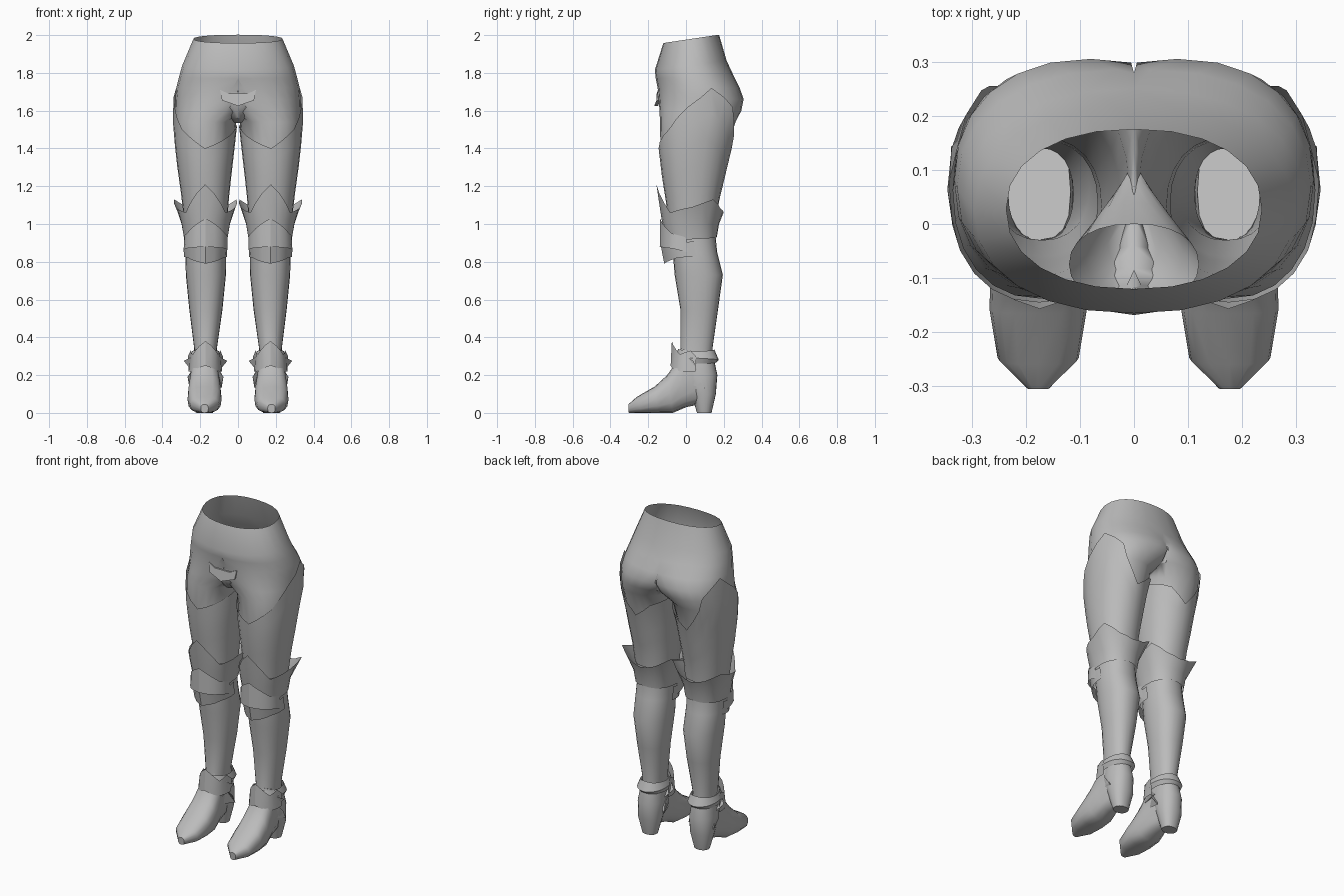
import bpy, bmesh, math

if "Cube" in bpy.data.objects:
    bpy.data.objects.remove(bpy.data.objects["Cube"])

grey = bpy.data.materials.new("plain grey")
grey.diffuse_color = (0.5, 0.5, 0.5, 1)
grey.use_nodes = True
grey.node_tree.nodes["Principled BSDF"].inputs["Base Color"].default_value = grey.diffuse_color

# Body sections: z, centre x, half width, front y, back y, rim tilt
BODY = [
    (1.98, 0, .236, -.12, .175, .022), (1.84, 0, .295, -.165, .215, .025),
    (1.78, 0, .312, -.16, .25, .01), (1.72, .03, .297, -.15, .285, 0),
    (1.66, .08, .252, -.145, .305, 0), (1.60, .125, .208, -.14, .293, 0),
    (1.54, .172, .163, -.138, .262, 0), (1.40, .175, .15, -.135, .22, 0),
    (1.25, .175, .132, -.118, .19, 0), (1.10, .172, .112, -.095, .16, 0),
    (.95, .17, .103, -.08, .155, 0), (.85, .172, .107, -.07, .165, 0),
    (.73, .17, .106, -.06, .195, 0), (.55, .17, .088, -.03, .17, 0),
    (.34, .172, .06, -.03, .14, 0), (.18, .174, .07, -.05, .15, 0)]
FULL = range(0, 360, 15)


def section(z):
    for p, q in zip(BODY, BODY[1:]):
        if z >= q[0]:
            t = (p[0] - z) / (p[0] - q[0])
            return [a + (b - a) * t for a, b in zip(p, q)]
    return BODY[-1]


def ring_point(ang, z, cx, a, yf, yb, tilt=0):
    c, s = math.cos(math.radians(ang)), math.sin(math.radians(ang))
    c, s = [math.copysign(abs(v) ** .9, v) for v in (c, s)]
    return (cx + a * c, (yf + yb) / 2 + (yb - yf) / 2 * s, z + tilt * s)


def finish(name, bm, mirror=True, angle=35):
    me = bpy.data.meshes.new(name)
    bm.to_mesh(me)
    bm.free()
    me.materials.append(grey)
    ob = bpy.data.objects.new(name, me)
    bpy.context.collection.objects.link(ob)
    if mirror:
        m = ob.modifiers.new("mirror", 'MIRROR')
        m.merge_threshold = .0005
    bpy.ops.object.select_all(action='DESELECT')
    ob.select_set(True)
    bpy.context.view_layer.objects.active = ob
    bpy.ops.object.shade_smooth_by_angle(angle=math.radians(angle))
    return ob


def loft(name, rings, closed=True, caps=(False, False), mirror=True, clamp=None, angle=35):
    bm = bmesh.new()
    rows = [[bm.verts.new((p[0] if clamp is None else max(p[0], clamp), p[1], p[2]))
             for p in r] for r in rings]
    n = len(rows[0])
    for r, s in zip(rows, rows[1:]):
        for i in range(n if closed else n - 1):
            j = (i + 1) % n
            bm.faces.new((r[i], s[i], s[j], r[j]))
    if caps[0]:
        bm.faces.new(rows[0])
    if caps[1]:
        bm.faces.new(rows[-1][::-1])
    if clamp == 0:  # drop the inner wall on the mirror plane
        wall = [f for f in bm.faces if all(v.co.x < 1e-5 for v in f.verts)]
        bmesh.ops.delete(bm, geom=wall, context='FACES')
    bmesh.ops.remove_doubles(bm, verts=bm.verts, dist=1e-5)
    return finish(name, bm, mirror, angle)


def along(keys, ang):
    """Piecewise linear z and offset around the leg."""
    k = [(a - 360, z, o) for a, z, o in keys] + keys + [(a + 360, z, o) for a, z, o in keys]
    for p, q in zip(k, k[1:]):
        if p[0] <= ang <= q[0] and q[0] > p[0]:
            t = (ang - p[0]) / (q[0] - p[0])
            return p[1] + (q[1] - p[1]) * t, p[2] + (q[2] - p[2]) * t


def shell(name, layers, angles=FULL, steps=1):
    """Armour sheet that follows the leg; each layer is (angle, z, offset) keys."""
    rings = []
    for n, (top, low) in enumerate(zip(layers, layers[1:])):
        for k in range(0 if n == 0 else 1, steps + 1):
            ring = []
            for ang in angles:
                (z0, o0), (z1, o1) = along(top, ang), along(low, ang)
                t = k / steps
                z, o = z0 + (z1 - z0) * t, o0 + (o1 - o0) * t
                _, cx, a, yf, yb, _ = section(z)
                if z > 1.54:  # stay on the outer hip
                    o += .002
                ring.append(ring_point(ang, z, cx, a + o, yf - o, yb + o))
            rings.append(ring)
    return loft(name, rings, closed=angles is FULL, clamp=.002, angle=30)


# Hips and legs, open at the waist
loft("hips_and_legs", [[ring_point(a, *s) for a in FULL] for s in BODY], clamp=0, angle=40)

# Crotch panel
loft("crotch_panel", [[ring_point(a, z, 0, w, f, b) for a in FULL] for z, w, f, b in
     ((1.70, .12, -.148, 0), (1.62, .09, -.14, .04), (1.56, .05, -.10, .08), (1.535, .025, -.03, .1))],
     caps=(False, True), mirror=False)

# Belt plate
bm = bmesh.new()
outline = [(-.095, 1.71), (-.085, 1.655), (0, 1.625), (.085, 1.655), (.095, 1.71), (.05, 1.69), (-.05, 1.69)]
front = [bm.verts.new((x, -.158 - (1.71 - z) * .12 + abs(x) * .1, z)) for x, z in outline]
back = [bm.verts.new((v.co.x, v.co.y + .02, v.co.z)) for v in front]
bm.faces.new(front)
for i in range(7):
    j = (i + 1) % 7
    bm.faces.new((front[j], front[i], back[i], back[j]))
finish("belt_plate", bm, mirror=False)

# Thigh guard with a pointed upper edge
shell("thigh_guard", [
    [(15, 1.72, .008), (45, 1.62, .01), (75, 1.47, .02), (90, 1.40, .022), (120, 1.48, .014),
     (180, 1.53, .006), (225, 1.46, .008), (270, 1.40, .01), (315, 1.5, .008), (345, 1.62, .008)],
    [(0, 1.05, .008)]], steps=5)

# Knee cuff with flared tips
shell("knee_cuff", [
    [(0, 1.09, .045), (30, 1.13, .072), (60, 1.08, .045), (90, 1.06, .04), (120, 1.08, .045),
     (150, 1.13, .072), (180, 1.09, .045), (225, 1.06, .035), (270, 1.21, .045), (315, 1.06, .035)],
    [(0, 1.0, .022), (90, 1.0, .018), (180, 1.0, .022), (270, 1.03, .042)],
    [(0, .92, .01), (90, .93, .006), (180, .92, .01), (270, .90, .03)]])

# Layered knee plates
shell("upper_knee_plate", [
    [(195, .93, .015), (225, .95, .035), (270, 1.03, .05), (315, .95, .035), (345, .93, .015)],
    [(195, .85, .012), (225, .87, .04), (270, .88, .066), (315, .87, .04), (345, .85, .012)]],
    range(195, 346, 15))
shell("lower_knee_plate", [
    [(180, .91, .008), (225, .89, .025), (270, .885, .06), (315, .89, .025), (360, .91, .008)],
    [(180, .83, .006), (225, .82, .018), (270, .79, .05), (315, .82, .018), (360, .83, .006)]],
    range(180, 361, 15))

# Boot foot: sections given by bottom point, top point and half width
foot = []
for y0, z0, y1, z1, w in ((-.303, .0, -.305, .045, .02), (-.235, 0, -.26, .085, .075),
                          (-.15, 0, -.165, .14, .09), (-.07, .0, -.10, .20, .088),
                          (0, .03, -.05, .27, .078), (.07, .045, -.03, .33, .07),
                          (.15, .13, -.03, .34, .066), (.15, .28, -.03, .345, .06)):
    ring = []
    for i in range(16):
        a = math.tau * i / 16
        c, s = [math.copysign(abs(v) ** .75, v) for v in (math.cos(a), math.sin(a))]
        t = (1 + s) / 2
        ring.append((.177 + w * c, y0 + (y1 - y0) * t, z0 + (z1 - z0) * t))
    foot.append(ring[::-1])
loft("boot_foot", foot[::-1], caps=(True, True), angle=40)

# Boot heel
loft("boot_heel", [[ring_point(a, *s) for a in FULL] for s in
     ((.30, .175, .062, -.02, .145), (.2, .177, .075, -.02, .166), (.1, .178, .07, .03, .158),
      (0, .178, .045, .058, .135))], caps=(False, True), angle=40)

# Ankle collar
shell("ankle_collar", [
    [(0, .325, .012), (90, .335, .01), (180, .325, .012), (270, .34, .012)],
    [(0, .29, .022), (90, .28, .03), (180, .29, .022), (270, .29, .02)],
    [(0, .26, .01), (90, .265, .012), (180, .26, .01), (270, .26, .01)]])

# Pointed instep guard
shell("instep_guard", [
    [(180, .30, .03), (195, .33, .02), (225, .31, .03), (270, .38, .045), (315, .31, .03), (345, .33, .02), (360, .30, .03)],
    [(180, .22, .02), (225, .22, .03), (270, .25, .04), (315, .22, .03), (360, .22, .02)]],
    range(180, 361, 15))

# Ankle spikes on both sides of each boot
bm = bmesh.new()
for s in (-1, 1):
    for pts in (((.05, -.02, .31), (.115, .04, .275), (.07, .06, .22), (.07, -.03, .2)),
                ((.06, .02, .25), (.095, .06, .19), (.085, .10, .13), (.06, -.02, .16))):
        tip = [bm.verts.new((.172 + s * x, y, z)) for x, y, z in pts]
        root = bm.verts.new((.172 + s * .03, .04, .22))
        bm.faces.new(tip)
        for i in range(4):
            bm.faces.new((tip[i], tip[(i + 1) % 4], root))
bmesh.ops.recalc_face_normals(bm, faces=bm.faces)
finish("ankle_spikes", bm)
